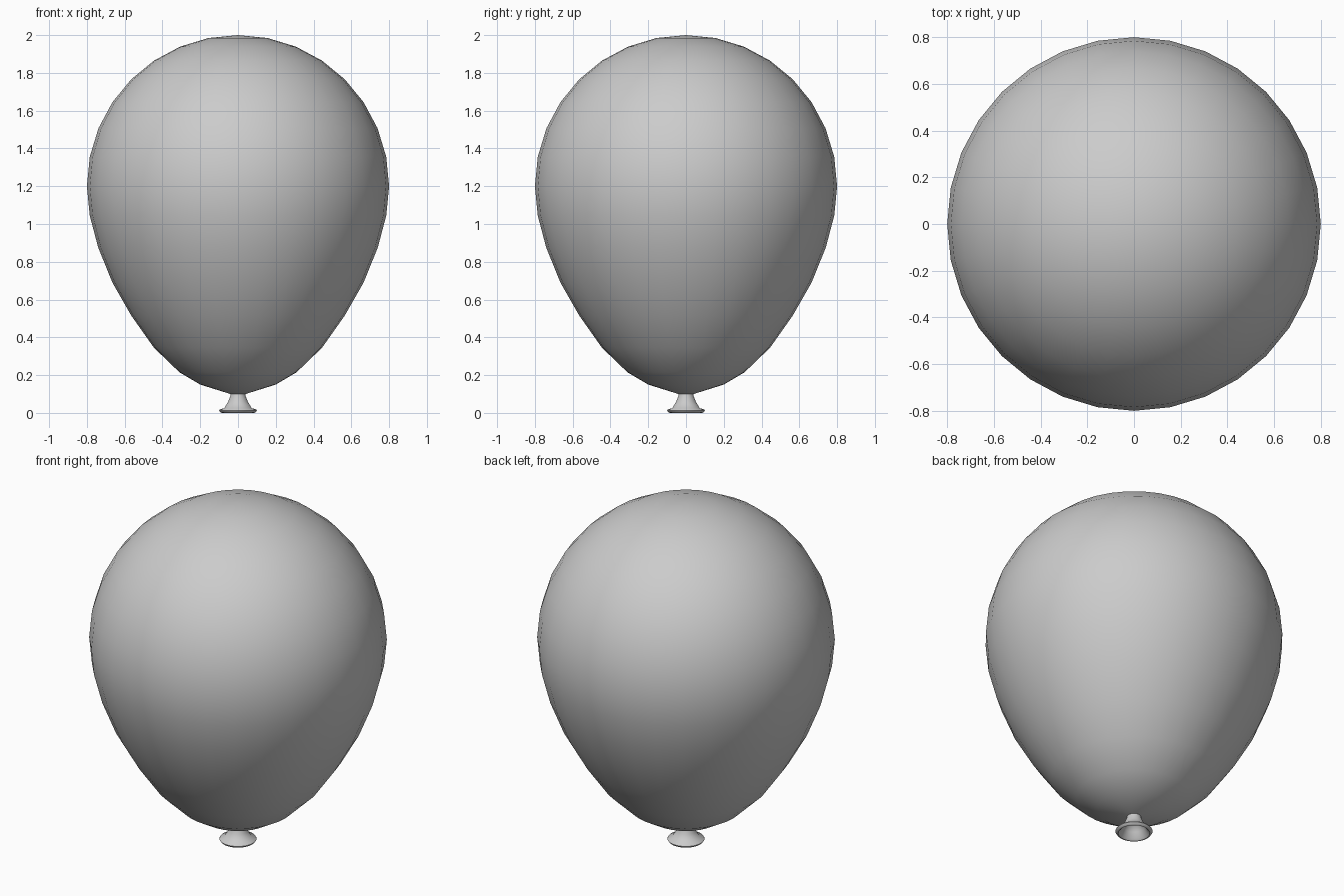
import bpy, bmesh
from math import sin, cos, pi, radians

if "Cube" in bpy.data.objects:
    bpy.data.objects.remove(bpy.data.objects["Cube"])

SIDES = 32


def lathe(name, profile, angle):
    """Spin (radius, z) points around z; radius 0 becomes a pole."""
    bm = bmesh.new()
    rings = []
    for r, z in profile:
        if r == 0:
            rings.append([bm.verts.new((0, 0, z))] * SIDES)
        else:
            rings.append([bm.verts.new((r * cos(2 * pi * i / SIDES),
                                        r * sin(2 * pi * i / SIDES), z))
                          for i in range(SIDES)])
    for a, b in zip(rings, rings[1:]):
        for i in range(SIDES):
            j = (i + 1) % SIDES
            corners = list(dict.fromkeys((a[i], a[j], b[j], b[i])))
            bm.faces.new(corners)
    bmesh.ops.recalc_face_normals(bm, faces=bm.faces)
    mesh = bpy.data.meshes.new(name)
    bm.to_mesh(mesh)
    bm.free()
    obj = bpy.data.objects.new(name, mesh)
    bpy.context.collection.objects.link(obj)
    bpy.ops.object.select_all(action='DESELECT')
    obj.select_set(True)
    bpy.context.view_layer.objects.active = obj
    bpy.ops.object.shade_smooth_by_angle(angle=radians(angle))
    return obj


# Balloon body: round upper half, tapered lower half
upper = [(0.8 * sin(pi * i / 16), 1.2 + 0.8 * cos(pi * i / 16)) for i in range(9)]
upper[0] = (0, 2.0)
lower = [(0.785, 1.045), (0.74, 0.875), (0.665, 0.69), (0.565, 0.515),
         (0.445, 0.345), (0.31, 0.215), (0.2, 0.15), (0.04, 0.1), (0, 0.1)]
lathe("balloon_body", upper + lower, 60)

# Flared, hollow mouthpiece with a thin rolled lip
lathe("balloon_mouth", [(0, 0.105), (0.038, 0.105), (0.04, 0.09), (0.052, 0.06),
                        (0.073, 0.025), (0.097, 0.018), (0.1, 0.012),
                        (0.093, 0.002), (0.085, 0.0), (0.074, 0.01),
                        (0.058, 0.04), (0.04, 0.07), (0, 0.085)], 50)
